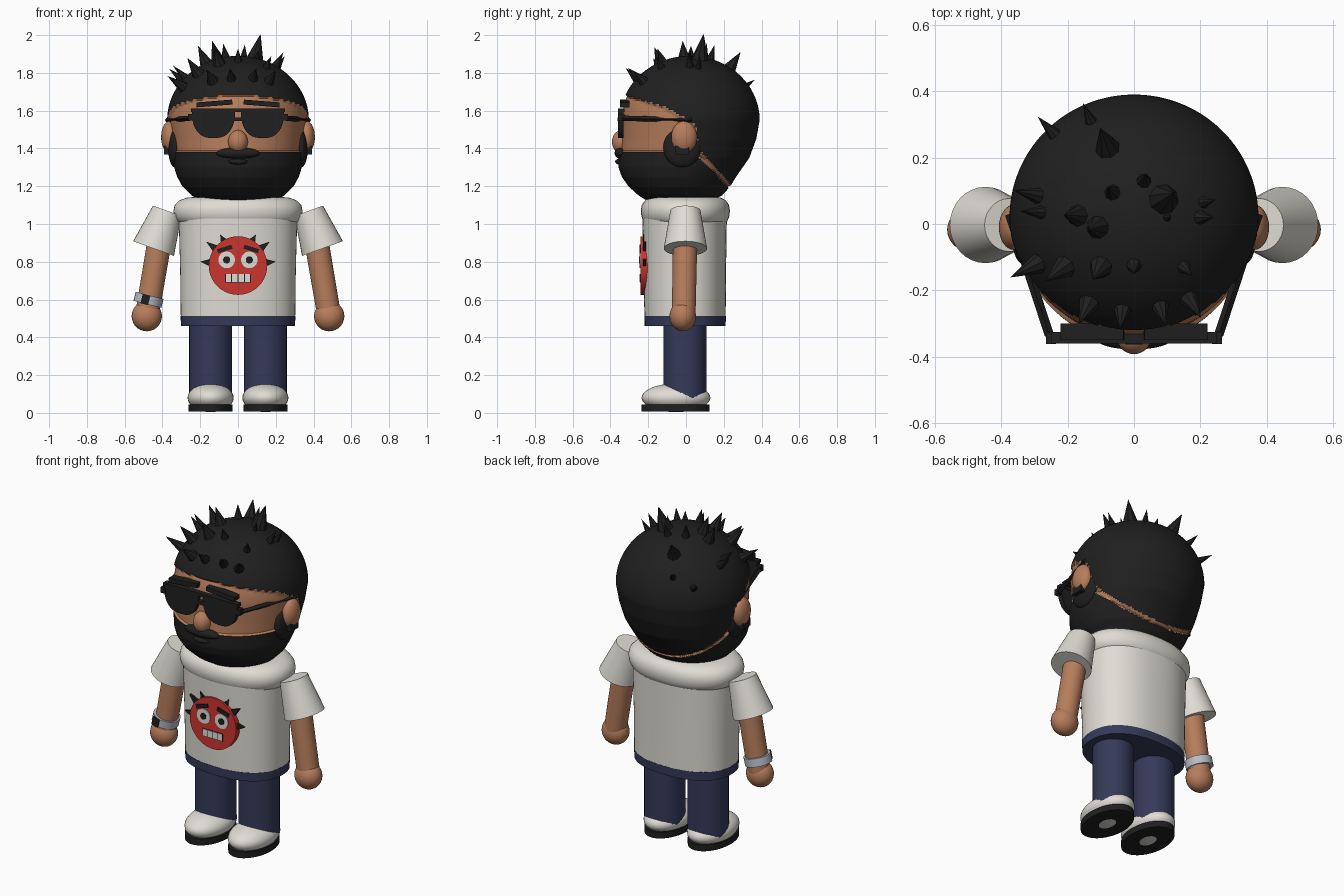
import bpy, bmesh, math
from mathutils import Vector

if "Cube" in bpy.data.objects:
    bpy.data.objects.remove(bpy.data.objects["Cube"])

def mat(name, r, g, b):
    m = bpy.data.materials.new(name)
    m.diffuse_color = (r, g, b, 1)
    m.use_nodes = True
    m.node_tree.nodes["Principled BSDF"].inputs["Base Color"].default_value = m.diffuse_color
    return m

BLACK = mat("black", .014, .014, .014)
SKIN = mat("skin", .47, .205, .105)
WHITE = mat("off_white", .74, .72, .66)
NAVY = mat("navy", .035, .042, .10)
RED = mat("red", .60, .035, .03)
SILVER = mat("silver", .48, .51, .58)

def finish(bm, name, mats, angle=40):
    bmesh.ops.recalc_face_normals(bm, faces=bm.faces[:])
    me = bpy.data.meshes.new(name)
    bm.to_mesh(me)
    bm.free()
    ob = bpy.data.objects.new(name, me)
    bpy.context.collection.objects.link(ob)
    for m in mats:
        me.materials.append(m)
    bpy.ops.object.select_all(action='DESELECT')
    ob.select_set(True)
    bpy.context.view_layer.objects.active = ob
    bpy.ops.object.shade_smooth_by_angle(angle=math.radians(angle))
    return ob

def rod(name, a, b, r1, r2, m, segs=32):
    """Cylinder or cone running from a to b."""
    a, b = Vector(a), Vector(b)
    d = b - a
    bm = bmesh.new()
    bmesh.ops.create_cone(bm, cap_ends=True, segments=segs, radius1=r1, radius2=r2, depth=d.length)
    ob = finish(bm, name, [m])
    ob.rotation_mode = 'QUATERNION'
    ob.rotation_quaternion = d.to_track_quat('Z', 'Y')
    ob.location = (a + b) / 2
    return ob

def ball(name, c, r, m):
    bm = bmesh.new()
    bmesh.ops.create_uvsphere(bm, u_segments=32, v_segments=20, radius=1)
    bmesh.ops.scale(bm, vec=r, verts=bm.verts)
    bmesh.ops.translate(bm, vec=c, verts=bm.verts)
    return finish(bm, name, [m])

def box(name, c, size, m, tilt=0):
    bm = bmesh.new()
    bmesh.ops.create_cube(bm, size=1)
    bmesh.ops.scale(bm, vec=size, verts=bm.verts)
    ob = finish(bm, name, [m])
    ob.location = c
    ob.rotation_euler.y = tilt
    return ob

def plate(name, pts, y0, y1, m):
    """Outline in x,z extruded from y0 to y1."""
    bm = bmesh.new()
    f = bm.faces.new([bm.verts.new((x, y0, z)) for x, z in pts])
    ex = bmesh.ops.extrude_face_region(bm, geom=[f])
    bmesh.ops.translate(bm, vec=(0, y1 - y0, 0),
                        verts=[v for v in ex["geom"] if isinstance(v, bmesh.types.BMVert)])
    return finish(bm, name, [m])

def disc(name, x, z, r, y0, y1, m):
    return plate(name, [(x + r * math.cos(i * math.tau / 40), z + r * math.sin(i * math.tau / 40))
                        for i in range(40)], y0, y1, m)

def loft(rings, n=64, p=2.0):
    """Stack of (super)ellipses: z, half width, front y, back y."""
    bm = bmesh.new()
    rows = []
    for z, w, yf, yb in rings:
        row = []
        for i in range(n):
            c, s = math.cos(i * math.tau / n), math.sin(i * math.tau / n)
            x = math.copysign(abs(c) ** (2 / p), c) * w
            y = math.copysign(abs(s) ** (2 / p), s) * (yb - yf) / 2 + (yf + yb) / 2
            row.append(bm.verts.new((x, y, z)))
        rows.append(row)
    for a, b in zip(rows, rows[1:]):
        for i in range(n):
            j = (i + 1) % n
            bm.faces.new((a[i], a[j], b[j], b[i]))
    bm.faces.new(rows[0])
    bm.faces.new(rows[-1])
    return bm

def interp(table, t):
    """Linear lookup in rows whose first entry is the key; returns the rest."""
    if t <= table[0][0]:
        return table[0][1:]
    for a, b in zip(table, table[1:]):
        if t <= b[0]:
            k = (t - a[0]) / (b[0] - a[0])
            return [u + (v - u) * k for u, v in zip(a[1:], b[1:])]
    return table[-1][1:]

# Head: one surface, coloured as hair, face and beard
CY, CZ, RX, RY, RZ = .02, 1.55, .375, .37, .34
JAW = [(1.09, .01, -.11, -.09), (1.10, .10, -.15, .04), (1.12, .18, -.20, .13),
       (1.15, .245, -.25, .19), (1.20, .295, -.305, .235), (1.25, .322, -.34, .265),
       (1.30, .338, -.357, .30), (1.35, .346, -.358, .335), (1.45, .362, -.352, .372),
       (1.55, RX, CY - RY, CY + RY)]
HAIRLINE = [(-.32, 1.685), (-.11, 1.62), (.05, 1.53), (.065, 1.40), (.25, 1.195)]
BEARDLINE = [(-.34, 1.385), (.03, 1.375), (.08, 1.34), (.24, 1.17)]
rings = [(z, *interp(JAW, z)) for z in [1.09 + .46 * i / 60 for i in range(60)]]
for i in range(50):
    a = i / 50 * math.pi / 2
    c = math.cos(a)
    rings.append((CZ + RZ * math.sin(a), RX * c, CY - RY * c, CY + RY * c))
bm = loft(rings, 160)
for f in bm.faces:
    c = f.calc_center_median()
    f.material_index = int(interp(BEARDLINE, c.y)[0] < c.z < interp(HAIRLINE, c.y)[0])
bm.normal_update()
for v in [v for v in bm.verts if all(f.material_index for f in v.link_faces)]:
    d = Vector((v.co.x, v.co.y, 0)).normalized()
    v.co -= d * .012
finish(bm, "head", [BLACK, SKIN])

# Hair spikes: base x, y, length, radius
SPIKES = [(-.24, .27, .08, .022), (-.13, .31, .07, .02), (-.08, .23, .11, .038),
          (-.065, .095, .08, .026), (.03, .13, .08, .024), (.09, .075, .135, .045),
          (.10, .02, .05, .015), (.21, .065, .07, .02), (.20, .02, .08, .024),
          (-.17, .025, .10, .034), (-.11, -.01, .10, .036), (-.28, .035, .09, .022),
          (-.29, .085, .10, .026), (-.29, -.12, .11, .032), (-.21, -.13, .11, .036),
          (-.10, -.13, .10, .036), (0, -.125, .07, .025), (.15, -.13, .07, .023),
          (-.135, -.24, .09, .034), (-.035, -.26, .08, .028), (.08, -.25, .08, .028),
          (.165, -.225, .09, .030)]
for x, y, length, r in SPIKES:
    z = RZ * math.sqrt(1 - (x / RX) ** 2 - ((y - CY) / RY) ** 2)
    n = Vector((x / RX ** 2, (y - CY) / RY ** 2, z / RZ ** 2)).normalized()
    p = Vector((x, y, CZ + z))
    rod("hair_spike", p - n * .02, p + n * length, r * 1.15, 0, BLACK, 8)

# Face
ball("nose", (0, -.34, 1.435), (.052, .052, .062), SKIN)
ball("moustache", (0, -.345, 1.375), (.115, .033, .03), BLACK)
ball("lower_lip_hair", (0, -.35, 1.33), (.05, .025, .016), BLACK)

# Sunglasses
box("glasses_top_bar", (0, -.343, 1.603), (.50, .034, .018), BLACK)
box("glasses_bridge", (0, -.35, 1.555), (.05, .025, .02), BLACK)
for s in (1, -1):
    ball("ear", (s * .362, -.01, 1.46), (.045, .068, .085), SKIN)
    ball("sideburn", (s * .335, -.02, 1.405), (.035, .10, .105), BLACK)
    outline = [(s * .13 + .115 * math.copysign(abs(math.cos(a)) ** .75, math.cos(a)),
                1.605 - .15 * math.sin(a) ** .85 if 0 < i < 24 else 1.605)
               for i, a in enumerate(k * math.pi / 24 for k in range(25))]
    plate("lens", outline, -.36, -.33, BLACK)
    box("eyebrow", (s * .125, -.325, 1.638), (.19, .05, .026), BLACK, s * .08)
    box("hinge", (s * .25, -.343, 1.565), (.03, .036, .035), BLACK)
    rod("temple_arm", (s * .255, -.335, 1.56), (s * .375, .03, 1.55), .014, .014, BLACK, 4)
    box("temple_tip", (s * .378, -.02, 1.39), (.03, .07, .045), BLACK)

# Torso
finish(loft([(.51, .303, -.22, .21), (.75, .306, -.225, .212), (1.08, .315, -.232, .217)], 64, 2.3),
       "shirt", [WHITE])
finish(loft([(z, w, -.70 * w, .68 * w) for z, w in
             ((1.0, .30), (1.015, .322), (1.04, .337), (1.07, .342), (1.10, .335),
              (1.125, .31), (1.14, .27), (1.145, .2))], 64, 2.2), "collar", [WHITE])
finish(loft([(.46, .302, -.22, .21), (.512, .304, -.221, .211)], 64, 2.3), "waistband", [NAVY])

# Cartoon face on the shirt
disc("badge_face", 0, .78, .155, -.24, -.205, RED)
box("badge_mouth", (0, -.241, .713), (.135, .006, .044), BLACK)
for i in range(4):
    box("badge_tooth", (-.05 + i * .0335, -.243, .713), (.028, .008, .042), WHITE)
for s in (1, -1):
    disc("badge_eye", s * .06, .81, .044, -.245, -.238, WHITE)
    disc("badge_pupil", s * .06, .81, .019, -.249, -.243, BLACK)
    box("badge_brow", (s * .07, -.243, .868), (.08, .008, .022), BLACK, s * .3)
    for deg, reach in ((6, .20), (37, .21), (60, .19)):
        a, h = math.radians(deg), .22
        plate("badge_spike", [(s * q * math.cos(b), .78 + q * math.sin(b))
                              for q, b in ((.13, a - h), (reach, a), (.13, a + h))],
              -.228, -.212, BLACK)

# Arms, legs and shoes
for s in (1, -1):
    rod("sleeve", (s * .375, -.003, 1.07), (s * .447, -.003, .87), .08, .115, WHITE)
    rod("arm", (s * .40, -.003, 1.0), (s * .48, -.012, .53), .065, .063, SKIN)
    ball("hand", (s * .483, -.017, .512), (.08, .07, .08), SKIN)
    rod("leg", (s * .145, -.005, .08), (s * .145, -.005, .48), .114, .114, NAVY)
    ball("shoe", (s * .145, -.053, .08), (.122, .182, .076), WHITE)
    finish(loft([(.008, .117, -.235, .125), (.045, .117, -.235, .125)], 48), "sole", [BLACK])
    bpy.context.object.location.x = s * .145

# Wristwatch
rod("watch_band", (-.468, -.01, .622), (-.480, -.01, .575), .076, .076, SILVER)
box("watch_face", (-.49, -.083, .60), (.042, .018, .05), BLACK, .25)
